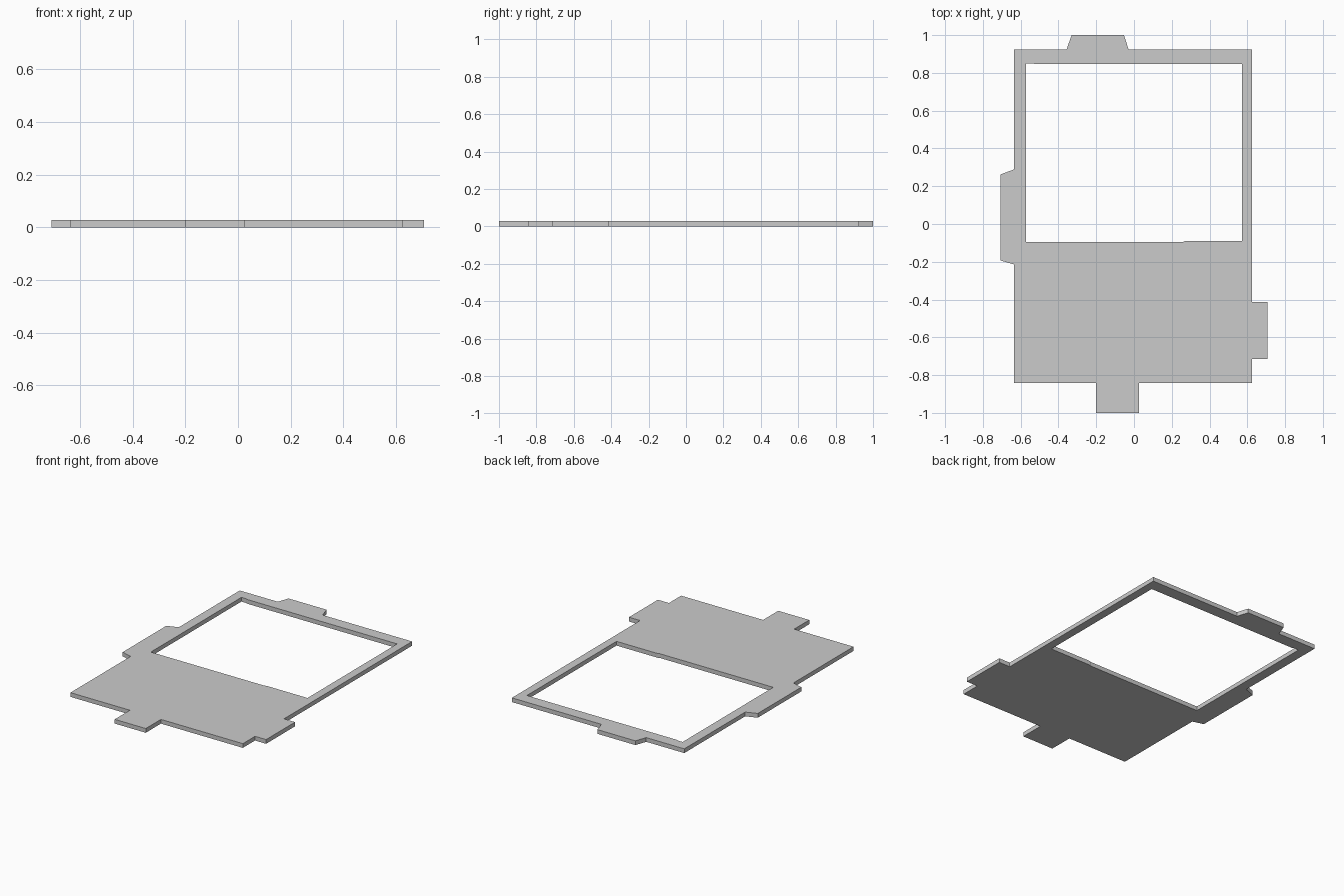
import bpy, bmesh

if "Cube" in bpy.data.objects:
    bpy.data.objects.remove(bpy.data.objects["Cube"])

THICKNESS = 0.028

# Outer edge of the plate, anticlockwise, with the four edge tabs
outline = [
    (-0.635, -0.842),
    (-0.201, -0.842), (-0.201, -1.0), (0.026, -1.0), (0.026, -0.842),   # front tab
    (0.625, -0.842),
    (0.625, -0.715), (0.706, -0.715), (0.706, -0.413), (0.625, -0.413),  # right tab
    (0.625, 0.925),
    (-0.029, 0.925), (-0.053, 1.0), (-0.330, 1.0), (-0.357, 0.925),      # back tab
    (-0.635, 0.925),
    (-0.635, 0.289), (-0.708, 0.262), (-0.708, -0.193), (-0.635, -0.214),  # left tab
]

# Window opening, with its slightly stepped edges
window = [
    (-0.571, -0.095), (0.26, -0.095), (0.27, -0.09), (0.571, -0.09),
    (0.571, 0.846), (-0.525, 0.846), (-0.535, 0.851), (-0.571, 0.851),
]


def add_loop(bm, points):
    verts = [bm.verts.new((x, y, 0)) for x, y in points]
    return [bm.edges.new((a, b)) for a, b in zip(verts, verts[1:] + verts[:1])]


# Flat sheet with a hole
bm = bmesh.new()
edges = add_loop(bm, outline) + add_loop(bm, window)
bmesh.ops.triangle_fill(bm, edges=edges, use_beauty=True, normal=(0, 0, 1))
for face in bm.faces:
    face.normal_update()
    if face.normal.z < 0:
        face.normal_flip()
mesh = bpy.data.meshes.new("window_plate")
bm.to_mesh(mesh)
bm.free()

plate = bpy.data.objects.new("window_plate", mesh)
bpy.context.collection.objects.link(plate)

# Plate thickness, grown upward from the ground
solid = plate.modifiers.new("thickness", 'SOLIDIFY')
solid.thickness = THICKNESS
solid.offset = 1
